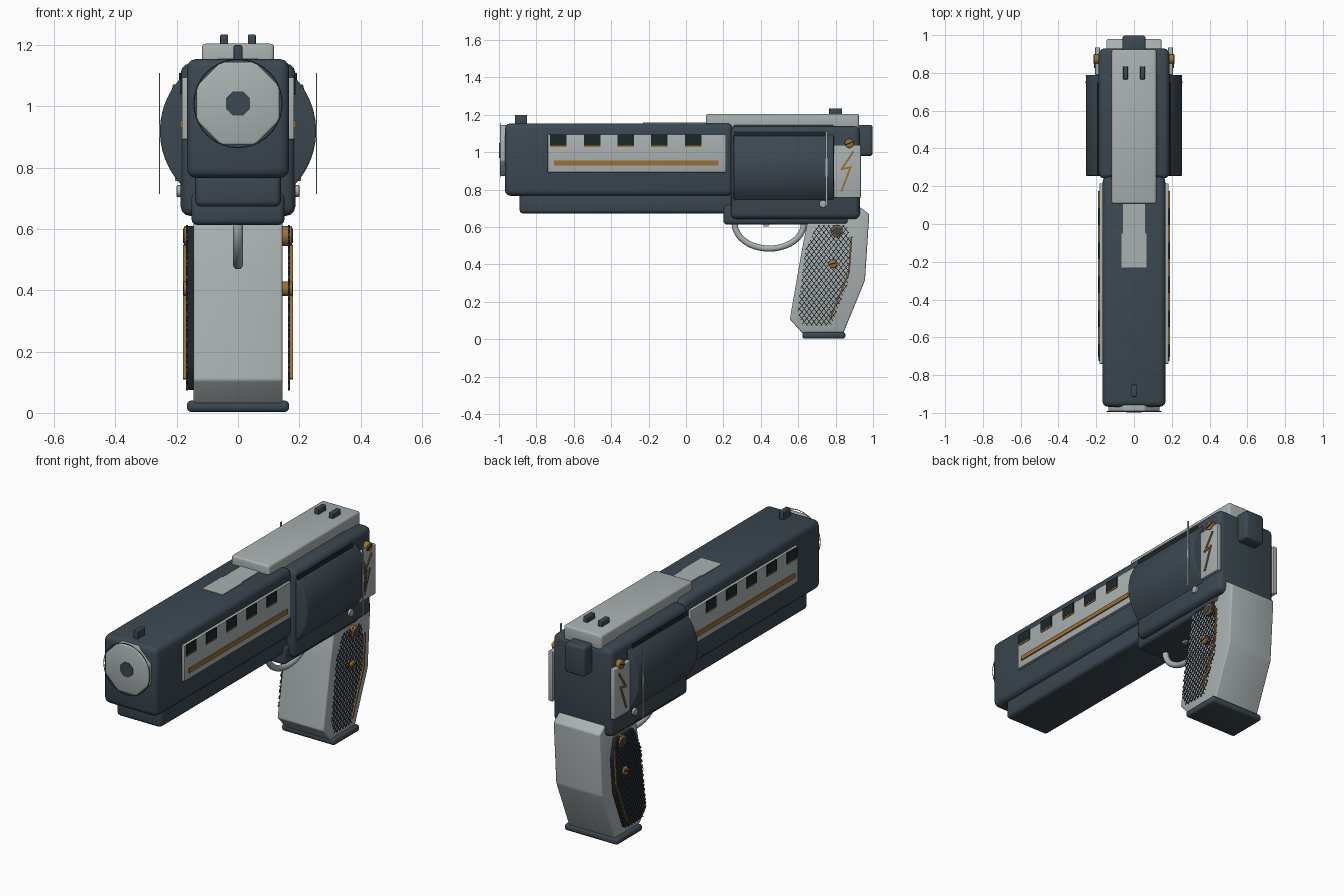
import bpy, bmesh, math
from mathutils import Vector

cube = bpy.data.objects.get("Cube")
if cube:
    bpy.data.objects.remove(cube, do_unlink=True)


def material(name, r, g, b):
    m = bpy.data.materials.new(name)
    m.use_nodes = True
    m.diffuse_color = (r, g, b, 1)
    m.node_tree.nodes["Principled BSDF"].inputs["Base Color"].default_value = (r, g, b, 1)
    return m


SLATE = material("slate_metal", 0.045, 0.064, 0.082)
GREY = material("light_grey", 0.40, 0.44, 0.44)
BLACK = material("black_green", 0.012, 0.02, 0.02)
GOLD = material("gold", 0.32, 0.16, 0.035)


def finish(name, bm, mat, bevel=0.0, mirror=False):
    """Turn a bmesh into a shaded object, optionally bevelled and mirrored in x."""
    bmesh.ops.recalc_face_normals(bm, faces=bm.faces)
    if bevel:
        bmesh.ops.bevel(bm, geom=bm.edges[:], offset=bevel, segments=3,
                        profile=0.5, affect='EDGES', clamp_overlap=True)
    mesh = bpy.data.meshes.new(name)
    bm.to_mesh(mesh)
    bm.free()
    mesh.materials.append(mat)
    obj = bpy.data.objects.new(name, mesh)
    bpy.context.collection.objects.link(obj)
    bpy.ops.object.select_all(action='DESELECT')
    obj.select_set(True)
    bpy.context.view_layer.objects.active = obj
    bpy.ops.object.shade_smooth_by_angle(angle=math.radians(40))
    if mirror:
        obj.modifiers.new("mirror", 'MIRROR')
    return obj


def extrude(bm, points, offset):
    """Add a prism from a closed ring of points."""
    face = bm.faces.new([bm.verts.new(p) for p in points])
    new = bmesh.ops.extrude_face_region(bm, geom=[face])["geom"]
    bmesh.ops.translate(bm, vec=offset, verts=[v for v in new if isinstance(v, bmesh.types.BMVert)])


def slab(name, outline, x0, x1, mat, bevel=0.0, mirror=False):
    """Side outline in (y, z) given thickness from x0 to x1."""
    bm = bmesh.new()
    extrude(bm, [(x0, y, z) for y, z in outline], (x1 - x0, 0, 0))
    return finish(name, bm, mat, bevel, mirror)


def box(name, x, y, z, mat, bevel=0.0, mirror=False):
    return slab(name, [(y[0], z[0]), (y[1], z[0]), (y[1], z[1]), (y[0], z[1])],
                x[0], x[1], mat, bevel, mirror)


def ring(r, n, turn=0.0):
    return [(r * math.cos(2 * math.pi * i / n + turn),
             r * math.sin(2 * math.pi * i / n + turn)) for i in range(n)]


def disc(name, y, z, r, x0, x1, mat, bevel=0.0):
    return slab(name, [(y + a, z + b) for a, b in ring(r, 20)], x0, x1, mat, bevel, True)


def barrel(name, z, r, n, y0, y1, mat, bevel=0.0):
    bm = bmesh.new()
    extrude(bm, [(a, y0, z + b) for a, b in ring(r, n, math.pi / n)], (0, y1 - y0, 0))
    return finish(name, bm, mat, bevel)


def strokes(name, segments, width, x0, x1, mat):
    """Thin straight bars between pairs of (y, z) points on both sides."""
    bm = bmesh.new()
    for a, b in segments:
        a, b = Vector(a), Vector(b)
        d = (b - a).normalized() * width / 2
        n = Vector((-d.y, d.x))
        extrude(bm, [(x0, p.x, p.y) for p in (a - d + n, a - d - n, b + d - n, b + d + n)],
                (x1 - x0, 0, 0))
    return finish(name, bm, mat, 0, True)


def clip(p, d, poly):
    """Part of the line p + t*d inside a convex counter-clockwise polygon."""
    lo, hi = -9.0, 9.0
    for i, a in enumerate(poly):
        e = Vector(poly[(i + 1) % len(poly)]) - Vector(a)
        n = Vector((-e.y, e.x))
        num, den = n.dot(Vector(a) - p), n.dot(d)
        if abs(den) < 1e-6:
            if num > 0:
                return None
        elif den > 0:
            lo = max(lo, num / den)
        else:
            hi = min(hi, num / den)
    return (p + d * lo, p + d * hi) if hi - lo > 0.01 else None


def tube(name, points, r, mat, cyclic=False):
    curve = bpy.data.curves.new(name, 'CURVE')
    curve.dimensions = '3D'
    curve.bevel_depth = r
    curve.bevel_resolution = 3
    spline = curve.splines.new('POLY')
    spline.points.add(len(points) - 1)
    for sp, p in zip(spline.points, points):
        sp.co = (*p, 1)
    spline.use_cyclic_u = cyclic
    spline.use_smooth = True
    curve.materials.append(mat)
    bpy.context.collection.objects.link(bpy.data.objects.new(name, curve))


# Main body, under rail and frame
box("barrel_shroud", (-0.167, 0.167), (-0.968, 0.25), (0.767, 1.155), SLATE, 0.03)
box("under_rail", (-0.14, 0.14), (-0.89, 0.25), (0.673, 0.80), SLATE, 0.02)
box("lower_frame", (-0.152, 0.152), (0.2, 0.87), (0.613, 0.72), SLATE, 0.02)
box("frame", (-0.187, 0.187), (0.24, 0.93), (0.643, 1.14), SLATE, 0.03)
barrel("cylinder_drum", 0.92, 0.255, 64, 0.255, 0.79, SLATE, 0.006)
box("drum_gap", (0.18, 0.192), (0.26, 0.75), (1.085, 1.11), BLACK, 0, True)
box("drum_gauge", (0.255, 0.258), (0.745, 0.757), (0.715, 1.11), GREY, 0, True)

# Muzzle
barrel("muzzle", 1.01, 0.147, 8, -0.995, -0.95, GREY, 0.008)
barrel("muzzle_bore", 1.01, 0.043, 8, -0.999, -0.99, SLATE)
tube("muzzle_ring", [(a, -0.993, 1.01 + b) for a, b in ring(0.144, 40)], 0.002, SLATE, True)

# Top cover, inlay, sights and hammer
box("top_cover", (-0.118, 0.118), (0.107, 0.925), (1.12, 1.205), GREY, 0.012)
box("top_inlay_front", (-0.065, 0.065), (-0.23, -0.05), (1.15, 1.159), GREY)
box("top_inlay_rear", (-0.058, 0.058), (-0.05, 0.12), (1.15, 1.159), GREY)
box("front_sight", (-0.014, 0.014), (-0.915, -0.85), (1.14, 1.2), SLATE, 0.004)
box("rear_sight", (0.032, 0.058), (0.765, 0.835), (1.19, 1.235), SLATE, 0.004, True)
box("hammer", (-0.062, 0.062), (0.9, 0.998), (0.98, 1.147), SLATE, 0.015)

# Side panels with vents and gold trim
box("side_panel", (0.15, 0.183), (-0.74, 0.215), (0.893, 1.095), GREY, 0.003, True)
for i in range(5):
    y = -0.682 + 0.18 * i
    box("vent", (0.178, 0.188), (y - 0.044, y + 0.044), (1.037, 1.095), BLACK, 0, True)
    box("vent_lip", (0.178, 0.187), (y - 0.044, y + 0.044), (1.029, 1.037), GOLD, 0, True)
box("gold_stripe", (0.178, 0.19), (-0.705, 0.175), (0.93, 0.955), GOLD, 0, True)

# Rear badge plate, bolt mark and screws
box("rear_plate", (0.18, 0.206), (0.79, 0.935), (0.757, 1.04), GREY, 0.004, True)
bolt = [(0.893, 1.0), (0.832, 0.91), (0.88, 0.92), (0.832, 0.795)]
strokes("bolt_mark", list(zip(bolt, bolt[1:])), 0.01, 0.2, 0.211, GOLD)
disc("plate_screw", 0.873, 1.048, 0.025, 0.18, 0.213, GOLD, 0.004)
strokes("plate_screw_slot", [((0.855, 1.04), (0.891, 1.056))], 0.007, 0.205, 0.215, BLACK)
disc("frame_pin", 0.732, 0.724, 0.02, 0.18, 0.2, GREY, 0.005)

# Trigger and guard
guard = [(0, 0.445 + 0.185 * math.cos(t), 0.62 - 0.135 * math.sin(t))
         for t in (math.pi * i / 24 for i in range(25))]
tube("trigger_guard", guard, 0.017, GREY)
slab("trigger", [(0.4, 0.64), (0.46, 0.64), (0.44, 0.603), (0.415, 0.603)], -0.015, 0.015, GREY)

# Grip and butt plate
grip = [(0.555, 0.107), (0.625, 0.03), (0.84, 0.03), (0.957, 0.315),
        (0.98, 0.67), (0.925, 0.71), (0.66, 0.68), (0.622, 0.49)]
slab("grip", grip, -0.145, 0.145, GREY, 0.008)
box("butt_plate", (-0.167, 0.167), (0.622, 0.852), (0.003, 0.04), SLATE, 0.014)

# Checkered grip texture, with a backing slab on the right side only
area = [(0.597, 0.15), (0.625, 0.075), (0.775, 0.075), (0.865, 0.3),
        (0.885, 0.5), (0.86, 0.61), (0.70, 0.61), (0.64, 0.48)]
slab("grip_backing", area, -0.165, -0.14, BLACK, 0.006)
lines = []
for slope in (1.3, -1.3):
    for i in range(60):
        hit = clip(Vector((0.75, -0.5 + 0.034 * i)), Vector((1, slope)), area)
        if hit:
            lines.append(hit)
strokes("grip_checkering", lines, 0.0035, 0.164, 0.169, SLATE)
spine = [(0.885, 0.545), (0.872, 0.36), (0.772, 0.115)]
strokes("grip_gold_line", list(zip(spine, spine[1:])), 0.008, 0.17, 0.179, GOLD)
disc("upper_grip_screw", 0.808, 0.578, 0.033, 0.14, 0.176, GOLD, 0.004)
disc("upper_grip_screw_core", 0.808, 0.578, 0.024, 0.17, 0.18, SLATE, 0.002)
disc("lower_grip_screw", 0.785, 0.405, 0.024, 0.14, 0.178, GOLD, 0.004)
strokes("lower_grip_screw_slot", [((0.768, 0.4), (0.802, 0.41))], 0.007, 0.17, 0.18, BLACK)
